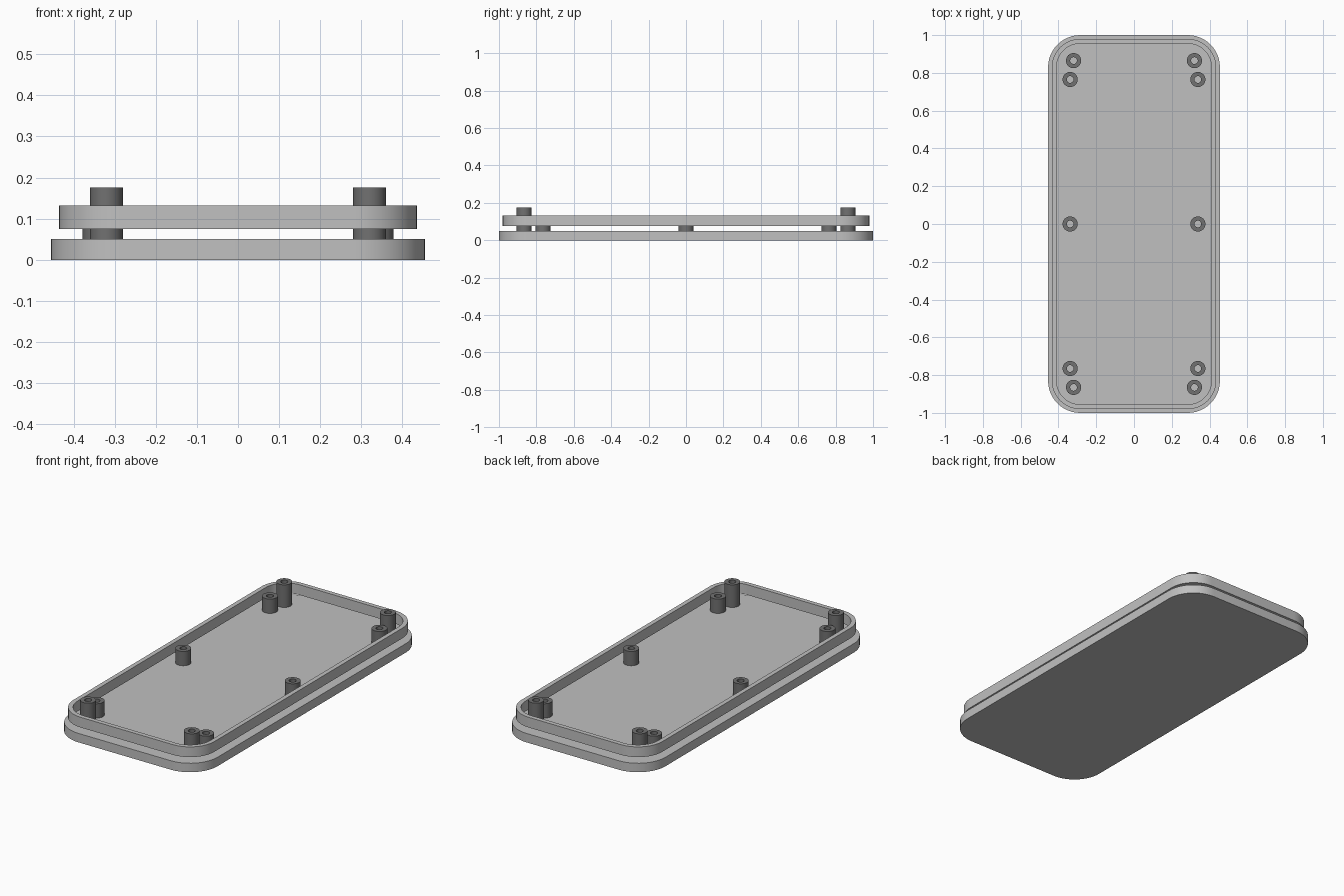
import bpy, bmesh, math

cube = bpy.data.objects.get("Cube")
if cube:
    bpy.data.objects.remove(cube)


def material(name, value):
    mat = bpy.data.materials.new(name)
    mat.use_nodes = True
    color = (value, value, value, 1)
    mat.diffuse_color = color
    mat.node_tree.nodes["Principled BSDF"].inputs["Base Color"].default_value = color
    return mat


LIGHT = material("light grey", 0.53)
DARK = material("dark grey", 0.165)


def rounded_rect(hx, hy, r, steps=12):
    """Counter-clockwise outline of a rectangle with round corners."""
    pts = []
    for i, (sx, sy) in enumerate([(1, 1), (-1, 1), (-1, -1), (1, -1)]):
        for k in range(steps + 1):
            a = math.pi / 2 * (i + k / steps)
            pts.append((sx * (hx - r) + r * math.cos(a), sy * (hy - r) + r * math.sin(a)))
    return pts


def circle(r, n=32):
    return [(r * math.cos(2 * math.pi * k / n), r * math.sin(2 * math.pi * k / n)) for k in range(n)]


def extrude(name, outer, z0, z1, mat, inner=None, at=(0, 0)):
    """Solid prism of an outline, or a tube when an inner outline is given."""
    bm = bmesh.new()

    def loop(pts, z):
        return [bm.verts.new((x, y, z)) for x, y in pts]

    def bridge(a, b):
        n = len(a)
        for i in range(n):
            j = (i + 1) % n
            bm.faces.new((a[i], a[j], b[j], b[i]))

    low, high = loop(outer, z0), loop(outer, z1)
    bridge(low, high)
    if inner:
        in_low, in_high = loop(inner, z0), loop(inner, z1)
        bridge(high, in_high)
        bridge(in_high, in_low)
        bridge(in_low, low)
    else:
        bm.faces.new(high)
        bm.faces.new(low[::-1])
    bmesh.ops.recalc_face_normals(bm, faces=bm.faces)
    mesh = bpy.data.meshes.new(name)
    bm.to_mesh(mesh)
    bm.free()
    mesh.materials.append(mat)
    obj = bpy.data.objects.new(name, mesh)
    obj.location = (at[0], at[1], 0)
    bpy.context.collection.objects.link(obj)
    bpy.ops.object.select_all(action='DESELECT')
    obj.select_set(True)
    bpy.context.view_layer.objects.active = obj
    bpy.ops.object.shade_smooth_by_angle(angle=math.radians(30))
    return obj


# Base plate and the raised rim floating above it
extrude("base_plate", rounded_rect(0.455, 1.0, 0.17), 0, 0.05, LIGHT)
extrude("rim", rounded_rect(0.435, 0.98, 0.15), 0.075, 0.132, LIGHT,
        inner=rounded_rect(0.41, 0.955, 0.125))

# Hollow screw posts: tall ones in the corners, short ones beside them and midway
for sx, side in ((1, "left"), (-1, "right")):
    for sy, end in ((-1, "front"), (1, "back")):
        extrude(f"tall_post_{end}_{side}", circle(0.04), 0.05, 0.176, DARK,
                inner=circle(0.018), at=(sx * 0.32, sy * 0.865))
    for y, end in ((-0.765, "front"), (0, "middle"), (0.765, "back")):
        extrude(f"short_post_{end}_{side}", circle(0.04), 0.05, 0.13, DARK,
                inner=circle(0.018), at=(sx * 0.338, y))
